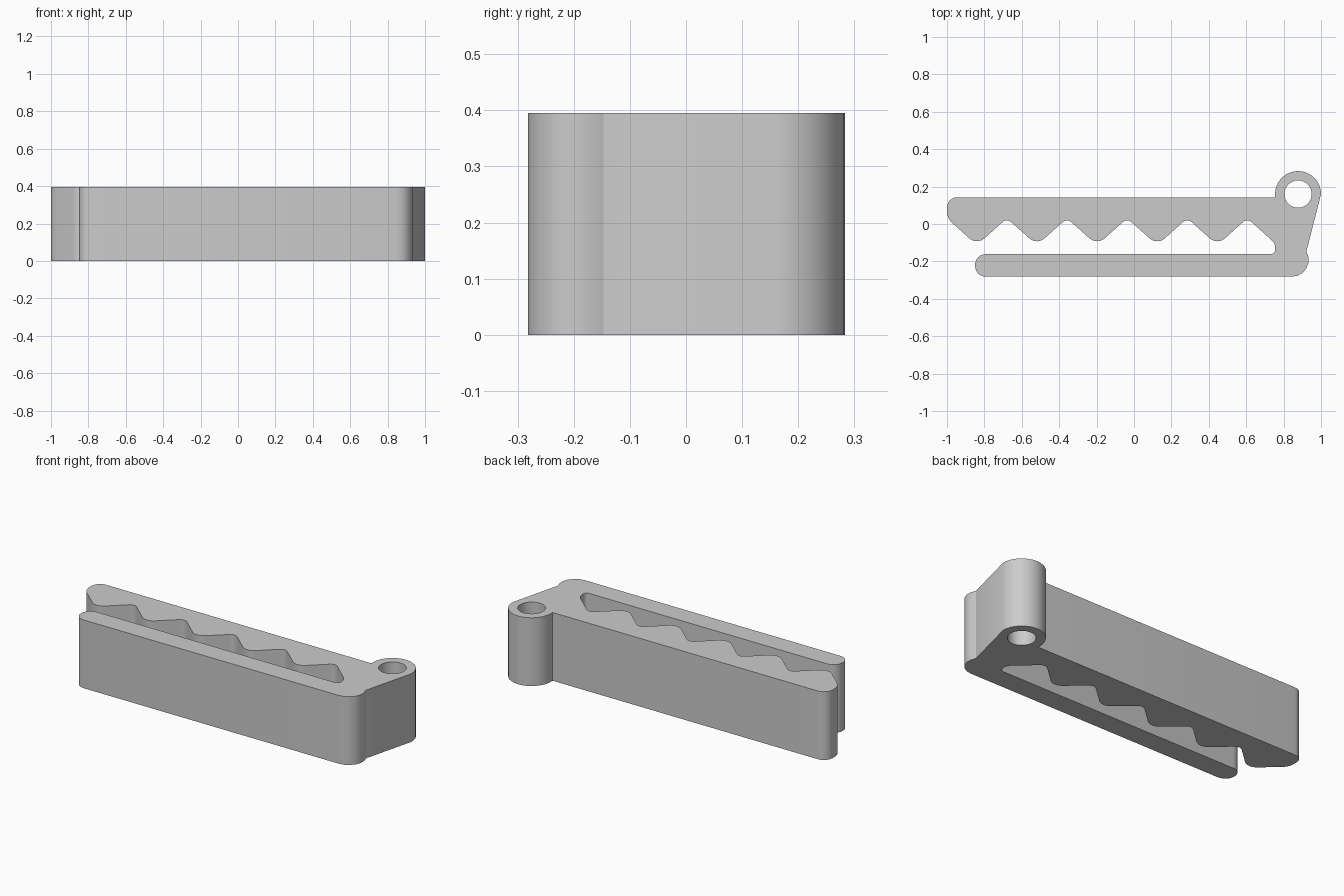
import bpy, bmesh
from math import sin, cos, tan, pi, radians
from mathutils import Vector

if "Cube" in bpy.data.objects:
    bpy.data.objects.remove(bpy.data.objects["Cube"])

HEIGHT = 0.395
RING = Vector((0.877, 0.16))
R_OUT, R_HOLE = 0.123, 0.073


def fillet(corners, steps=6):
    """Round every (x, y, radius) corner of a closed outline."""
    pts, n = [], len(corners)
    for i, (x, y, r) in enumerate(corners):
        p = Vector((x, y))
        if r == 0:
            pts.append(p)
            continue
        a = (Vector(corners[i - 1][:2]) - p).normalized()
        b = (Vector(corners[(i + 1) % n][:2]) - p).normalized()
        half = a.angle(b) / 2
        centre = p + (a + b).normalized() * (r / sin(half))
        start = p + a * (r / tan(half)) - centre
        end = p + b * (r / tan(half)) - centre
        sweep = start.angle(end)
        for k in range(steps + 1):
            t = k / steps
            pts.append(centre + (start * sin((1 - t) * sweep) + end * sin(t * sweep)) / sin(sweep))
    return pts


# Toothed jaw: zigzag underside
teeth = []
for i in range(5):
    x = -0.84 + 0.3215 * i
    teeth += [(x, -0.113, 0.06), (x + 0.16, 0.031, 0.035)]

# Whole outline: upper jaw, pocket, lower arm, heel, then ring
outline = [(0.754, 0.143, 0), (-1, 0.143, 0.055), (-1, 0.031, 0.08)] + teeth
outline += [(0.754, -0.103, 0.05), (0.754, -0.161, 0.022),
            (-0.85, -0.161, 0.058), (-0.85, -0.282, 0.058),
            (1, -0.282, 0.09)]
pts = fillet(outline)
pts += [RING + R_OUT * Vector((cos(pi * k / 16), sin(pi * k / 16))) for k in range(17)]
hole = [RING + R_HOLE * Vector((cos(pi * k / 16), sin(pi * k / 16))) for k in range(32)]

# Fill the outline around the hole and extrude it upward
bm = bmesh.new()
edges = []
for loop in (pts, hole):
    vs = [bm.verts.new((p.x, p.y, 0)) for p in loop]
    edges += [bm.edges.new((vs[i - 1], vs[i])) for i in range(len(vs))]
bmesh.ops.triangle_fill(bm, edges=edges, use_beauty=True, use_dissolve=False)
ext = bmesh.ops.extrude_face_region(bm, geom=bm.faces[:], use_keep_orig=True)
top = [g for g in ext["geom"] if isinstance(g, bmesh.types.BMVert)]
bmesh.ops.translate(bm, verts=top, vec=(0, 0, HEIGHT))
bmesh.ops.recalc_face_normals(bm, faces=bm.faces[:])
mesh = bpy.data.meshes.new("toothed_clip")
bm.to_mesh(mesh)
bm.free()

clip = bpy.data.objects.new("toothed_clip", mesh)
bpy.context.collection.objects.link(clip)
bpy.context.view_layer.objects.active = clip
clip.select_set(True)
bpy.ops.object.shade_smooth_by_angle(angle=radians(25))
